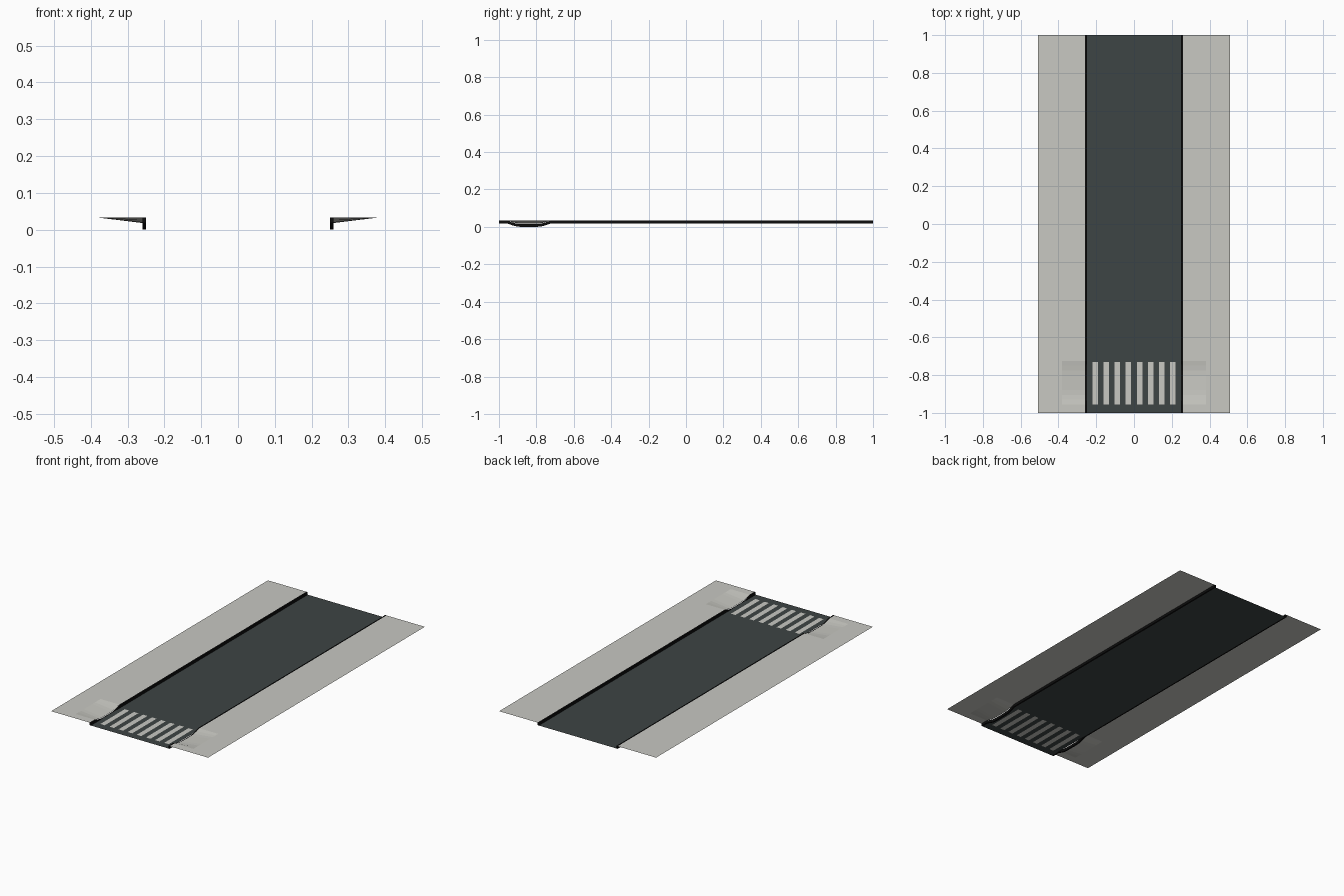
import bpy, bmesh

if "Cube" in bpy.data.objects:
    bpy.data.objects.remove(bpy.data.objects["Cube"])

ROAD_Z, WALK_Z, DROP = 0.018, 0.033, 0.018
CURB_IN, CURB_OUT, RAMP_X, EDGE_X = 0.25, 0.259, 0.38, 0.507
# y stations with the dropped-curb amount (0 = full height, 1 = fully lowered)
STATIONS = [(-1, 0), (-0.955, 0), (-0.93, 0.5), (-0.905, 0.88), (-0.88, 1),
            (-0.80, 1), (-0.775, 0.88), (-0.75, 0.5), (-0.725, 0), (1, 0)]


def material(name, rgb):
    m = bpy.data.materials.new(name)
    m.diffuse_color = (*rgb, 1)
    m.use_nodes = True
    m.node_tree.nodes["Principled BSDF"].inputs["Base Color"].default_value = m.diffuse_color
    return m


asphalt = material("dark asphalt", (0.048, 0.058, 0.058))
concrete = material("pale concrete", (0.58, 0.58, 0.54))
black = material("curb black", (0.004, 0.004, 0.004))


def make_object(name, bm, mats):
    mesh = bpy.data.meshes.new(name)
    bm.to_mesh(mesh)
    bm.free()
    ob = bpy.data.objects.new(name, mesh)
    bpy.context.collection.objects.link(ob)
    for m in mats:
        mesh.materials.append(m)
    return ob


def grid(name, xs, ys, height, mats, rule=lambda i, j: 0):
    """Sheet of quads; height(i, j) gives z and rule(i, j) the material slot."""
    bm = bmesh.new()
    v = [[bm.verts.new((x, y, height(i, j))) for j, y in enumerate(ys)]
         for i, x in enumerate(xs)]
    for i in range(len(xs) - 1):
        for j in range(len(ys) - 1):
            f = bm.faces.new((v[i][j], v[i + 1][j], v[i + 1][j + 1], v[i][j + 1]))
            f.material_index = rule(i, j)
    return make_object(name, bm, mats)


def mirror(ob):
    mod = ob.modifiers.new("mirror", 'MIRROR')
    mod.use_axis[0] = True
    mod.use_mirror_merge = False


# Road with eight crossing stripes cut into it
xs = [-CURB_IN]
for k in range(8):
    c = -0.206 + k * 0.0589
    xs += [c - 0.0145, c + 0.0145]
xs.append(CURB_IN)
grid("road", xs, [-1, -0.955, -0.73, 1], lambda i, j: ROAD_Z,
     [asphalt, concrete], lambda i, j: int(j == 1 and i % 2 == 1))

# Sidewalks, sloping down to the dropped curb
ys = [s[0] for s in STATIONS]
walk = grid("sidewalk", [CURB_OUT, RAMP_X, EDGE_X], ys,
            lambda i, j: WALK_Z - (STATIONS[j][1] * (WALK_Z - ROAD_Z) if i == 0 else 0),
            [concrete])
mirror(walk)

# Curbs: a rectangular section swept along the stations
bm = bmesh.new()
rings = []
for y, d in STATIONS:
    lo, hi = ROAD_Z - DROP * d, WALK_Z - DROP * d
    rings.append([bm.verts.new((x, y, z)) for x, z in
                  ((CURB_IN, lo), (CURB_OUT, lo), (CURB_OUT, hi), (CURB_IN, hi))])
for a, b in zip(rings, rings[1:]):
    for k in range(4):
        n = (k + 1) % 4
        bm.faces.new((a[k], a[n], b[n], b[k]))
bm.faces.new(rings[0])
bm.faces.new(rings[-1])
bmesh.ops.recalc_face_normals(bm, faces=bm.faces)
mirror(make_object("curb", bm, [black]))
